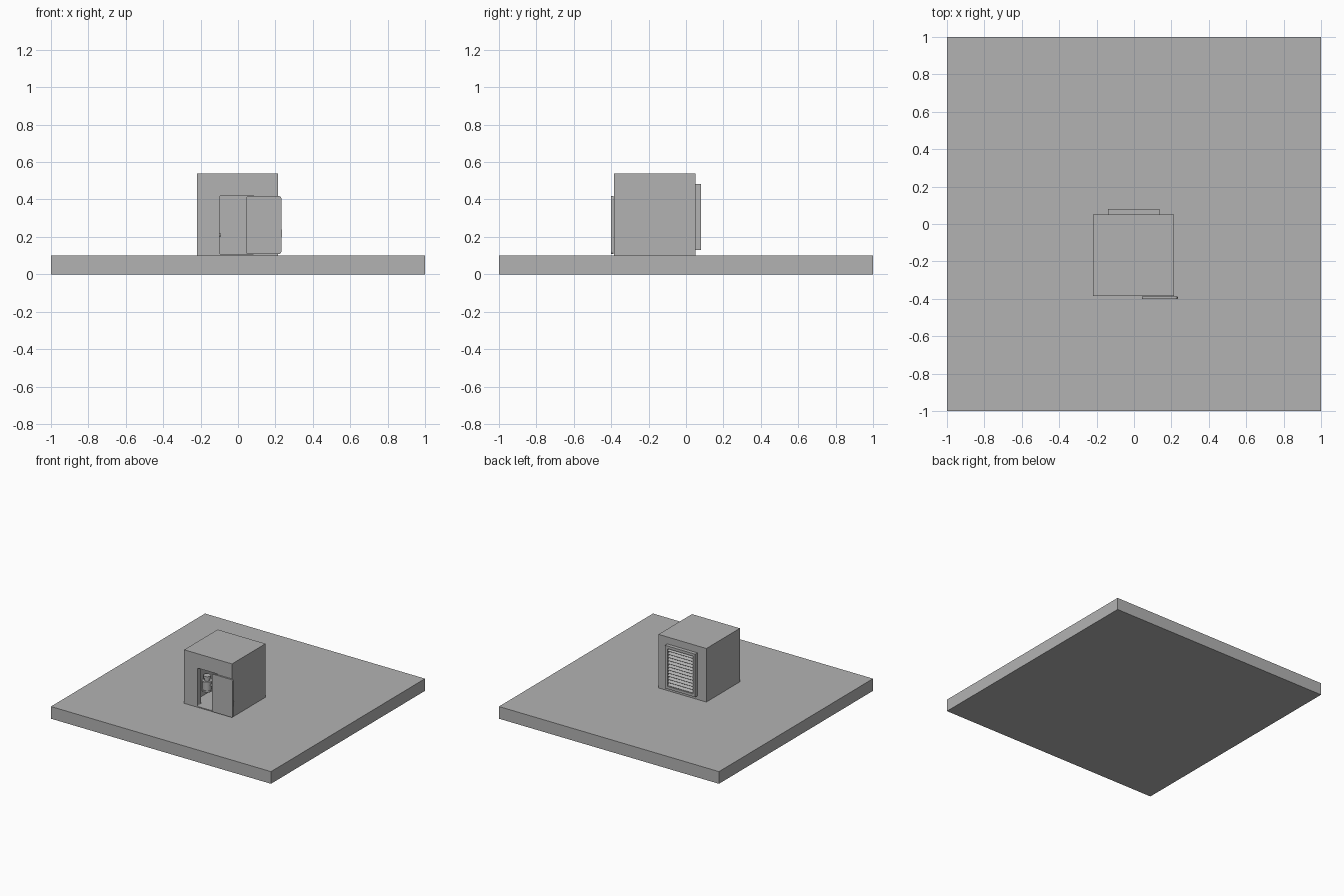
import bpy, bmesh, math
from mathutils import Matrix

if "Cube" in bpy.data.objects:
    bpy.data.objects.remove(bpy.data.objects["Cube"], do_unlink=True)

grey = bpy.data.materials.new("plain_grey")
grey.use_nodes = True
colour = (0.45, 0.45, 0.45, 1)
grey.diffuse_color = colour
grey.node_tree.nodes["Principled BSDF"].inputs["Base Color"].default_value = colour


def finish(name, bm):
    bmesh.ops.recalc_face_normals(bm, faces=bm.faces)
    mesh = bpy.data.meshes.new(name)
    bm.to_mesh(mesh)
    bm.free()
    mesh.materials.append(grey)
    obj = bpy.data.objects.new(name, mesh)
    bpy.context.collection.objects.link(obj)
    return obj


def box(name, x, y, z, radius=0, tilt=0):
    """Box from ranges; radius rounds the corners seen from the front."""
    bm = bmesh.new()
    bmesh.ops.create_cube(bm, size=1)
    bmesh.ops.scale(bm, vec=(x[1] - x[0], y[1] - y[0], z[1] - z[0]), verts=bm.verts)
    if radius:
        edges = [e for e in bm.edges
                 if abs(e.verts[0].co.y - e.verts[1].co.y) > 1e-4]
        bmesh.ops.bevel(bm, geom=edges, offset=radius, segments=4,
                        profile=0.5, affect='EDGES')
    bmesh.ops.rotate(bm, matrix=Matrix.Rotation(tilt, 3, 'X'), verts=bm.verts)
    bmesh.ops.translate(bm, vec=(sum(x) / 2, sum(y) / 2, sum(z) / 2), verts=bm.verts)
    return finish(name, bm)


def cylinder(name, centre, radius, length, axis='Z'):
    bm = bmesh.new()
    bmesh.ops.create_cone(bm, cap_ends=True, segments=24, radius1=radius,
                          radius2=radius, depth=length)
    if axis == 'X':
        bmesh.ops.rotate(bm, matrix=Matrix.Rotation(math.pi / 2, 3, 'Y'), verts=bm.verts)
    bmesh.ops.translate(bm, vec=centre, verts=bm.verts)
    obj = finish(name, bm)
    bpy.ops.object.select_all(action='DESELECT')
    obj.select_set(True)
    bpy.context.view_layer.objects.active = obj
    bpy.ops.object.shade_smooth_by_angle(angle=math.radians(40))
    return obj


def cut(obj, cutter):
    mod = obj.modifiers.new("cut", 'BOOLEAN')
    mod.operation = 'DIFFERENCE'
    mod.solver = 'EXACT'
    mod.object = cutter
    bpy.context.view_layer.objects.active = obj
    bpy.ops.object.modifier_apply(modifier=mod.name)
    bpy.data.objects.remove(cutter, do_unlink=True)


# Ground slab
box("ground_slab", (-1, 1), (-1, 1), (0, 0.1))

# Hollow room with a rounded doorway
room = box("room_walls", (-0.22, 0.215), (-0.385, 0.05), (0.1, 0.54))
cut(room, box("room_cutter", (-0.175, 0.17), (-0.34, 0.005), (0.107, 0.495)))
cut(room, box("doorway_cutter", (-0.1, 0.09), (-0.45, -0.3), (0.107, 0.422), 0.012))

# Sliding door, pushed open past the corner, with an edge pull
box("sliding_door", (0.042, 0.232), (-0.4, -0.387), (0.108, 0.418), 0.014)
box("door_pull", (0.225, 0.236), (-0.397, -0.389), (0.2, 0.24))

# Louvred vent on the back wall
left, right, bottom, top, bar = -0.14, 0.135, 0.13, 0.483, 0.022
depth = (0.05, 0.08)
for side, x in (("right", left), ("left", right - bar)):
    box("vent_frame_" + side, (x, x + bar), depth, (bottom, top))
for side, z in (("bottom", bottom), ("top", top - bar)):
    box("vent_frame_" + side, (left + bar, right - bar), depth, (z, z + bar))
slats = 12
pitch = (top - bottom - 2 * bar) / slats
for i in range(slats):
    z = bottom + bar + pitch * (i + 0.5)
    box(f"vent_slat_{i + 1}", (left + bar, right - bar), (0.047, 0.077),
        (z - 0.002, z + 0.002), tilt=-math.radians(42))

# Small pump held on the inside of the wall beside the doorway
px, py = -0.14, -0.2
cylinder("pump_body", (px, py, 0.2), 0.034, 0.08)
cylinder("pump_neck", (px, py, 0.25), 0.022, 0.03)
cylinder("pump_cap", (px, py, 0.272), 0.029, 0.02)
for part, z in (("lower", 0.163), ("upper", 0.236)):
    cylinder(f"pump_{part}_flange", (px, py, z), 0.039, 0.012)
cylinder("pump_nozzle", (px + 0.035, py, 0.21), 0.008, 0.03, 'X')
box("pump_bracket", (-0.178, px), (py - 0.015, py + 0.015), (0.17, 0.23))
